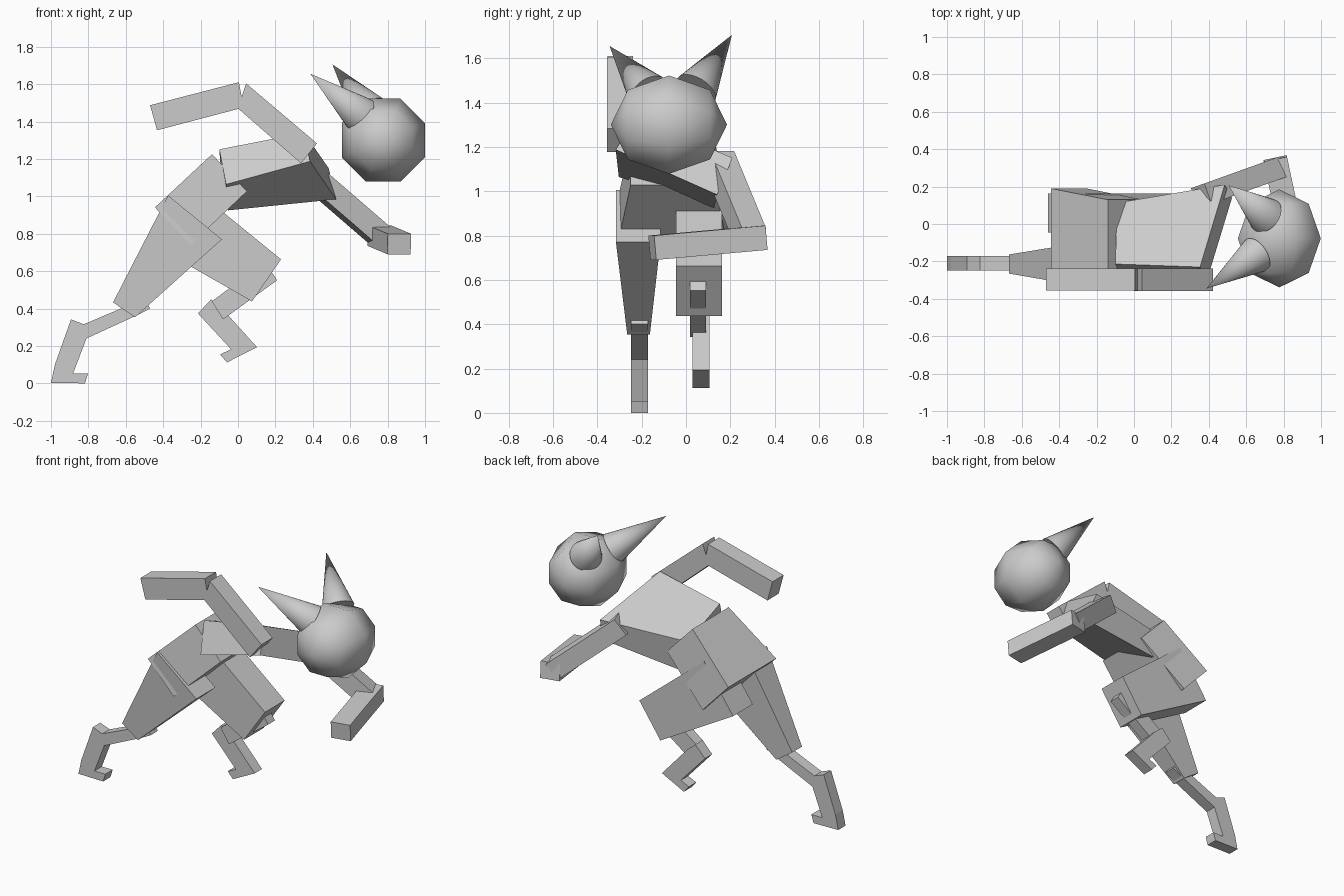
import bpy, bmesh, math
from mathutils import Vector, Matrix

if "Cube" in bpy.data.objects:
    bpy.data.objects.remove(bpy.data.objects["Cube"])


def finish(bm, name, smooth=False):
    bmesh.ops.recalc_face_normals(bm, faces=bm.faces)
    me = bpy.data.meshes.new(name)
    bm.to_mesh(me)
    bm.free()
    for p in me.polygons:
        p.use_smooth = smooth and len(p.vertices) < 5
    ob = bpy.data.objects.new(name, me)
    bpy.context.collection.objects.link(ob)
    return ob


def loft(name, ring_a, ring_b):
    """Closed solid between two matching rings of points."""
    bm = bmesh.new()
    a = [bm.verts.new(p) for p in ring_a]
    b = [bm.verts.new(p) for p in ring_b]
    n = len(a)
    bm.faces.new(a)
    bm.faces.new(b)
    for i in range(n):
        j = (i + 1) % n
        bm.faces.new((a[i], a[j], b[j], b[i]))
    return finish(bm, name)


def slab(name, profile, y0, y1):
    """Side profile (x, z) extruded across y."""
    return loft(name, [(x, y0, z) for x, z in profile], [(x, y1, z) for x, z in profile])


def edge_ring(p, q, y0, y1):
    return [(p[0], y0, p[1]), (q[0], y0, q[1]), (q[0], y1, q[1]), (p[0], y1, p[1])]


def beam(name, start, end, width, height):
    """Rectangular bar between two points."""
    a, b = Vector(start), Vector(end)
    d = (b - a).normalized()
    s = d.cross(Vector((0, 0, 1))).normalized() * width / 2
    u = s.cross(d).normalized() * height / 2
    rings = [[c + s + u, c - s + u, c - s - u, c + s - u] for c in (a, b)]
    return loft(name, *rings)


def horn(name, base, tip, radius):
    base, tip = Vector(base), Vector(tip)
    d = tip - base
    m = Matrix.Translation((base + tip) / 2) @ d.to_track_quat('Z', 'Y').to_matrix().to_4x4()
    bm = bmesh.new()
    bmesh.ops.create_cone(bm, cap_ends=True, segments=24, radius1=radius, radius2=0,
                          depth=d.length, matrix=m)
    return finish(bm, name, True)


# head: low-sided ball with its poles across the body
bm = bmesh.new()
m = (Matrix.Translation((0.777, -0.077, 1.3)) @ Matrix.Diagonal((0.24, 0.262, 0.24, 1))
     @ Matrix.Rotation(math.pi / 2, 4, 'X') @ Matrix.Rotation(math.pi / 8, 4, 'Z'))
bmesh.ops.create_uvsphere(bm, u_segments=8, v_segments=4, radius=1, matrix=m)
finish(bm, "head", True)

# horns
horn("near_horn", (0.655, -0.165, 1.437), (0.387, -0.345, 1.655), 0.1)
horn("far_horn", (0.705, 0.045, 1.455), (0.505, 0.207, 1.705), 0.1)

# twisted torso: waist ring, then shoulder ring
loft("torso",
     [(-0.10, -0.214, 1.251), (-0.09, 0.113, 1.12), (-0.053, 0.127, 0.925), (-0.064, -0.303, 1.064)],
     [(0.353, -0.23, 1.34), (0.485, 0.21, 1.15), (0.524, 0.14, 0.984), (0.385, -0.317, 1.187)])

# pelvis, wider at the hips
loft("pelvis",
     edge_ring((-0.444, 0.941), (-0.255, 0.74), -0.313, 0.19),
     edge_ring((-0.139, 1.225), (0.048, 1.027), -0.25, 0.13))

# thighs
loft("near_thigh",
     edge_ring((-0.374, 1.005), (-0.086, 0.77), -0.316, -0.115),
     edge_ring((-0.668, 0.433), (-0.551, 0.353), -0.265, -0.163))
loft("far_thigh",
     edge_ring((-0.46, 0.743), (-0.245, 1.05), -0.045, 0.162),
     edge_ring((0.075, 0.438), (0.23, 0.663), -0.045, 0.162))

# near shin, heel and foot in one profile
slab("near_lower_leg",
     [(-0.497, 0.455), (-0.47, 0.40), (-0.54, 0.364), (-0.81, 0.24), (-0.882, 0.053),
      (-0.802, 0.053), (-0.818, 0), (-1, 0.003), (-0.979, 0.10), (-0.893, 0.342),
      (-0.824, 0.316)], -0.249, -0.172)

# far shin and foot
slab("far_shin", [(0.144, 0.652), (0.209, 0.551), (-0.08, 0.342), (-0.14, 0.438)], 0.018, 0.09)
slab("far_foot",
     [(-0.144, 0.449), (-0.214, 0.374), (-0.037, 0.182), (-0.096, 0.155),
      (-0.059, 0.112), (0.102, 0.193), (-0.086, 0.401)], 0.03, 0.107)

# near arm, swung back
slab("near_upper_arm", [(0.043, 1.604), (0.422, 1.283), (0.337, 1.176), (0, 1.47)], -0.357, -0.238)
slab("near_forearm", [(-0.47, 1.487), (0.005, 1.61), (0.03, 1.475), (-0.433, 1.353)], -0.355, -0.238)

# far arm, bent in front
beam("far_upper_arm", (0.36, 0.15, 1.135), (0.765, 0.295, 0.785), 0.115, 0.12)
beam("far_forearm", (0.755, 0.35, 0.79), (0.862, -0.152, 0.745), 0.127, 0.11)
